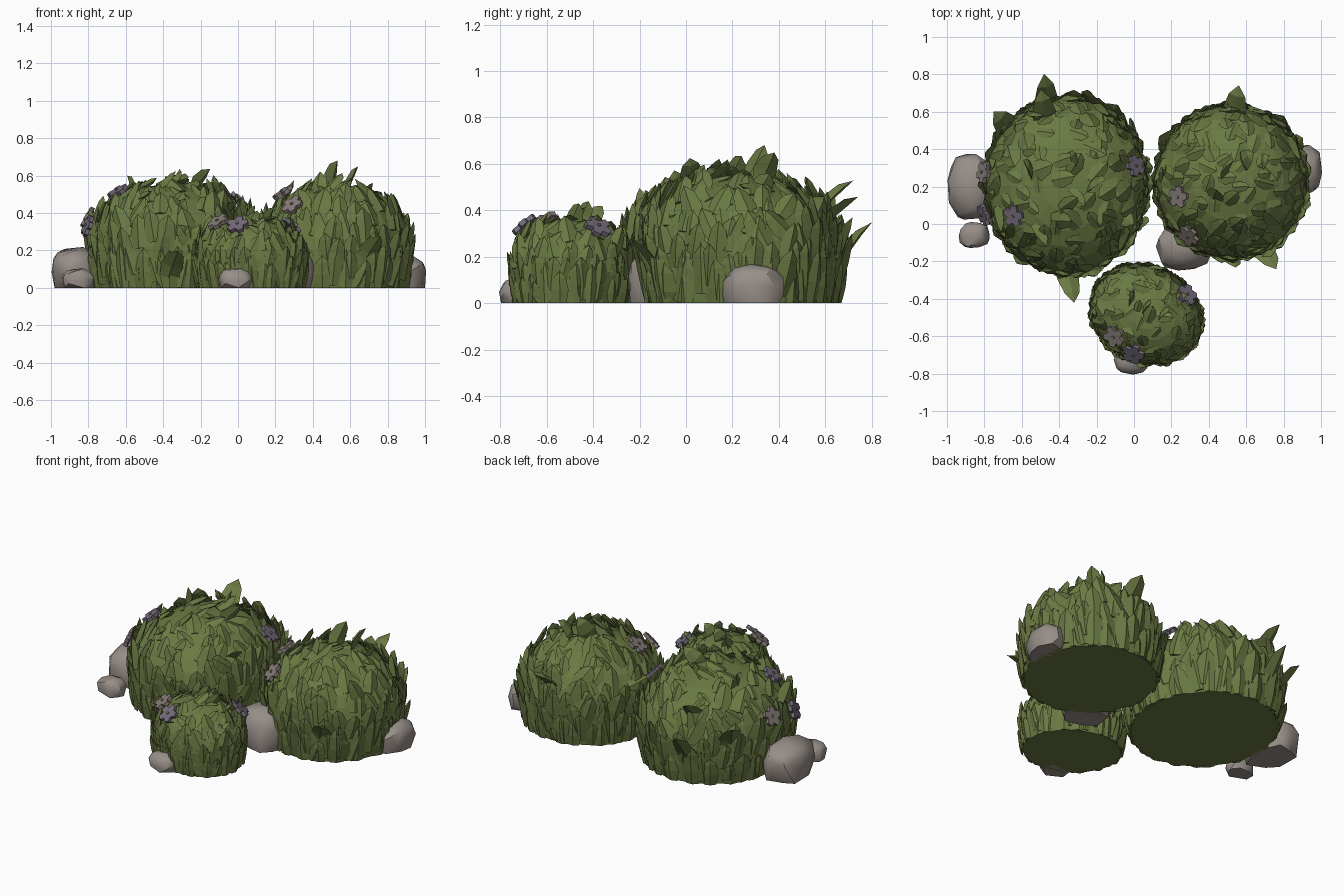
import bpy, bmesh, math, random
from mathutils import Vector, Matrix

if "Cube" in bpy.data.objects:
    bpy.data.objects.remove(bpy.data.objects["Cube"])

random.seed(11)
UP = Vector((0, 0, 1))


def material(name, rgb):
    m = bpy.data.materials.new(name)
    m.diffuse_color = (*rgb, 1)
    m.use_nodes = True
    m.node_tree.nodes["Principled BSDF"].inputs["Base Color"].default_value = m.diffuse_color
    return m


GREEN = material("leaf green", (0.145, 0.192, 0.056))
STONE = material("warm grey stone", (0.31, 0.27, 0.245))
PURPLE = material("dusty purple", (0.175, 0.145, 0.19))
MAUVE = material("grey mauve", (0.235, 0.195, 0.185))
CENTRE = material("flower centre", (0.20, 0.19, 0.10))


def finish(bm, name, *mats):
    bmesh.ops.recalc_face_normals(bm, faces=bm.faces)
    me = bpy.data.meshes.new(name)
    bm.to_mesh(me)
    bm.free()
    for m in mats:
        me.materials.append(m)
    ob = bpy.data.objects.new(name, me)
    bpy.context.collection.objects.link(ob)
    return ob


# leaf: broad folded blade with a low ridge, bowed so the tip curls outward
STATIONS = [(0.0, 0.7, 0.6), (0.4, 1.0, 1.0), (0.78, 0.7, 0.8)]


def add_leaf(bm, p, d, n, length, width, bow=0.15):
    d = d.normalized()
    s = d.cross(n).normalized()
    o = s.cross(d)                       # outward side of the blade

    def v(a, side, out):
        q = p + d * a * length + s * side * width / 2 \
            + o * (out * width + bow * length * (a * a - a))
        q.z = max(q.z, 0.0)
        return bm.verts.new(q)
    rings = [[v(a, -w, 0), v(a, 0, 0.2 * h), v(a, w, 0), v(a, 0, -0.12 * h)]
             for a, w, h in STATIONS]
    tip = v(1.0, 0, 0.02)
    for a, b in zip(rings, rings[1:]):
        for i in range(4):
            j = (i + 1) % 4
            bm.faces.new((a[i], a[j], b[j], b[i]))
    for i in range(4):
        bm.faces.new((rings[-1][i], rings[-1][(i + 1) % 4], tip))
    bm.faces.new(rings[0])


class Bush:
    def __init__(self, name, cx, cy, rx, ry, zc, rz, count, size, turn=0.0):
        self.name, self.count, self.size = name, count, size
        self.c, self.r = Vector((cx, cy, zc)), Vector((rx, ry, rz))
        self.turn = Matrix.Rotation(turn, 3, 'Z')

    def point(self, a, h):
        # surface point and normal: h 0..1 climbs the dome, h -1..0 the upright wall
        k = math.sqrt(max(0, 1 - h ** 2.2)) if h > 0 else 1 - 0.05 * h * h
        z = self.r.z * h if h > 0 else self.c.z * h
        x, y = math.cos(a) * k, math.sin(a) * k
        n = Vector((x / self.r.x, y / self.r.y, max(h, -0.05) / self.r.z))
        return self.c + self.turn @ Vector((x * self.r.x, y * self.r.y, z)), \
            (self.turn @ n).normalized()

    def at_xy(self, x, y):
        q = self.turn.transposed() @ Vector((x - self.c.x, y - self.c.y, 0))
        a, b = q.x / self.r.x, q.y / self.r.y
        k = min(math.hypot(a, b), 0.96)
        return self.point(math.atan2(b, a), math.sqrt(1 - k * k))

    def build(self, extra):
        # rounded core, flat underneath
        bm = bmesh.new()
        hs = [-1, -.5, 0, .2, .4, .58, .74, .87, .96]
        rows = [[bm.verts.new(self.point(math.tau * i / 24, h)[0]) for i in range(24)]
                for h in hs]
        for r0, r1 in zip(rows, rows[1:]):
            for i in range(24):
                j = (i + 1) % 24
                bm.faces.new((r0[i], r0[j], r1[j], r1[i]))
        bm.faces.new(rows[0])
        top = bm.verts.new(self.point(0, 1)[0])
        for i in range(24):
            bm.faces.new((rows[-1][i], rows[-1][(i + 1) % 24], top))
        finish(bm, self.name + "_core", GREEN)
        # leaves spread evenly in a spiral over the core
        bm = bmesh.new()
        low = -self.c.z / self.r.z
        for i in range(self.count):
            h = 1 - (1 - low) * (i + 0.5) / self.count
            h = h if h > 0 else h / -low
            p, n = self.point(i * 2.399963 + random.uniform(-.15, .15), h)
            g = max(h, 0)
            t = UP - n * n.z
            if t.length < 0.3:
                t = n.orthogonal()
            t.normalize()
            spin = Matrix.Rotation(random.gauss(0, 0.15 + 0.6 * g), 3, n)
            d = spin @ t + n * (0.06 + (0.15 + 0.6 * g) * random.random() ** 1.5)
            L = self.size * random.uniform(0.75, 1.2) * (1.35 - 0.45 * g)
            add_leaf(bm, p - n * 0.004 - t * 0.04, d, n, L,
                     L * random.uniform(.45, .62) * (1 + 0.25 * g))
        # skirt of tall leaves standing on the ground
        m = int(22 * self.r.x / 0.4)
        for i in range(m):
            p, n = self.point(math.tau * i / m + random.uniform(-.1, .1), -1)
            n = Vector((n.x, n.y, 0)).normalized()
            L = self.size * random.uniform(1.1, 1.8)
            add_leaf(bm, p + n * 0.006, UP + n * random.uniform(0.08, 0.2), n, L,
                     self.size * random.uniform(.6, .8), 0.05)
        # large stray leaves given by base and tip
        for base, tip, w in extra:
            base, tip = Vector(base), Vector(tip)
            n = base - self.c
            if n.normalized().dot((tip - base).normalized()) > 0.85:
                n = Vector((n.x, n.y, 0)) + Vector((.05, -.05, 0))
            add_leaf(bm, base, tip - base, n, (tip - base).length, w, 0.45)
        finish(bm, self.name + "_leaves", GREEN)


left = Bush("left_bush", -0.36, 0.205, 0.435, 0.47, 0.22, 0.335, 215, 0.14)
right = Bush("right_bush", 0.52, 0.225, 0.405, 0.41, 0.20, 0.345, 200, 0.135)
small = Bush("small_bush", 0.065, -0.485, 0.305, 0.255, 0.15, 0.215, 150, 0.10, -0.45)

left.build([((-.48, .62, .08), (-.48, .80, .35), .13),
            ((-.48, .53, .34), (-.50, .72, .53), .13),
            ((-.25, .18, .51), (-.15, .24, .635), .10),
            ((-.38, .30, .51), (-.31, .38, .635), .10),
            ((-.55, .25, .47), (-.59, .34, .60), .10),
            ((-.66, .50, .2), (-.75, .60, .40), .14),
            ((-.08, .05, .36), (0.0, .0, .47), .10),
            ((-.38, -.24, .04), (-.32, -.42, .20), .12)])
right.build([((.49, .26, .52), (.53, .34, .68), .11),
             ((.58, .32, .51), (.64, .38, .65), .11),
             ((.42, .12, .50), (.44, .18, .62), .10),
             ((.54, .56, .30), (.56, .74, .46), .13),
             ((.68, .30, .45), (.72, .36, .56), .10),
             ((.66, -.12, .12), (.76, -.24, .28), .12)])
small.build([((.06, -.46, .34), (.09, -.42, .44), .08),
             ((.14, -.5, .33), (.19, -.46, .43), .08),
             ((-.02, -.42, .33), (-.02, -.36, .42), .08),
             ((.22, -.42, .27), (.28, -.38, .38), .08)])


# stones: rounded blocks with broad facets and a flat base
def stone(name, c, r, seed, lean=0.0):
    rng = random.Random(seed)
    bm = bmesh.new()
    for i in range(32):
        z = 1 - 2 * (i + .5) / 32
        a = i * 2.399963 + rng.uniform(-.2, .2)
        k = math.sqrt(1 - z * z)
        u = Vector((math.cos(a) * k, math.sin(a) * k, z))
        u = Vector(math.copysign(abs(q) ** 0.8, q) for q in u) * rng.uniform(.96, 1.02)
        p = Vector(c) + Vector(q * s for q, s in zip(u, r))
        p.y += lean * (p.z - c[2])
        if p.z < c[2] * 0.5:
            p.z = 0
        bm.verts.new(p)
    res = bmesh.ops.convex_hull(bm, input=bm.verts)
    junk = {g for g in res["geom_interior"] + res["geom_unused"]
            if isinstance(g, bmesh.types.BMVert)}
    bmesh.ops.delete(bm, geom=list(junk), context='VERTS')
    bmesh.ops.dissolve_limit(bm, angle_limit=0.25, verts=bm.verts, edges=bm.edges)
    ob = finish(bm, name, STONE)
    bpy.context.view_layer.objects.active = ob
    ob.select_set(True)
    bpy.ops.object.shade_smooth_by_angle(angle=math.radians(40))
    ob.select_set(False)


stone("left_stone", (-.87, .20, .10), (.133, .185, .12), 1)
stone("left_pebble", (-.855, -.06, .045), (.085, .072, .06), 2)
stone("right_stone", (.91, .29, .07), (.098, .14, .10), 3)
stone("middle_stone", (.265, -.125, .11), (.152, .13, .145), 4, 0.1)
stone("front_pebble", (-.015, -.73, .045), (.094, .075, .06), 5)


# flowers: five blunt petals around a tiny raised centre
def flower(i, bush, x, y, mat, lift=0.05):
    p, n = bush.at_xy(x, y)
    rot = n.to_track_quat('Z', 'Y').to_matrix().to_4x4()
    bm = bmesh.new()
    rim = []
    for k in range(5):
        for da, r in ((-.26, .060), (.26, .060), (.628, .038)):
            a = math.tau * k / 5 + da
            rim.append((math.cos(a) * r, math.sin(a) * r))
    m = len(rim)
    top = [bm.verts.new((a, b, .010)) for a, b in rim]
    bot = [bm.verts.new((a, b, -.012)) for a, b in rim]
    bm.faces.new(top)
    bm.faces.new(bot[::-1])
    for j in range(m):
        k = (j + 1) % m
        bm.faces.new((top[k], top[j], bot[j], bot[k]))
    old = set(bm.faces)
    bmesh.ops.create_cone(bm, cap_ends=True, segments=6, radius1=.010, radius2=.008,
                          depth=.012, matrix=Matrix.Translation((0, 0, .010)))
    for f in bm.faces:
        f.material_index = 0 if f in old else 1
    bm.transform(Matrix.Translation(p + n * lift) @ rot @ Matrix.Rotation(i * 1.3, 4, 'Z'))
    finish(bm, f"flower_{i}", mat, CENTRE)


for i, spec in enumerate([
        (left, -.61, .06, PURPLE), (left, -.765, .06, PURPLE), (left, -.755, .27, MAUVE),
        (left, -.035, .30, PURPLE), (right, .275, .155, MAUVE), (right, .32, -.03, MAUVE),
        (small, -.08, -.58, MAUVE), (small, .01, -.66, PURPLE), (small, .25, -.40, PURPLE)]):
    flower(i, *spec)
